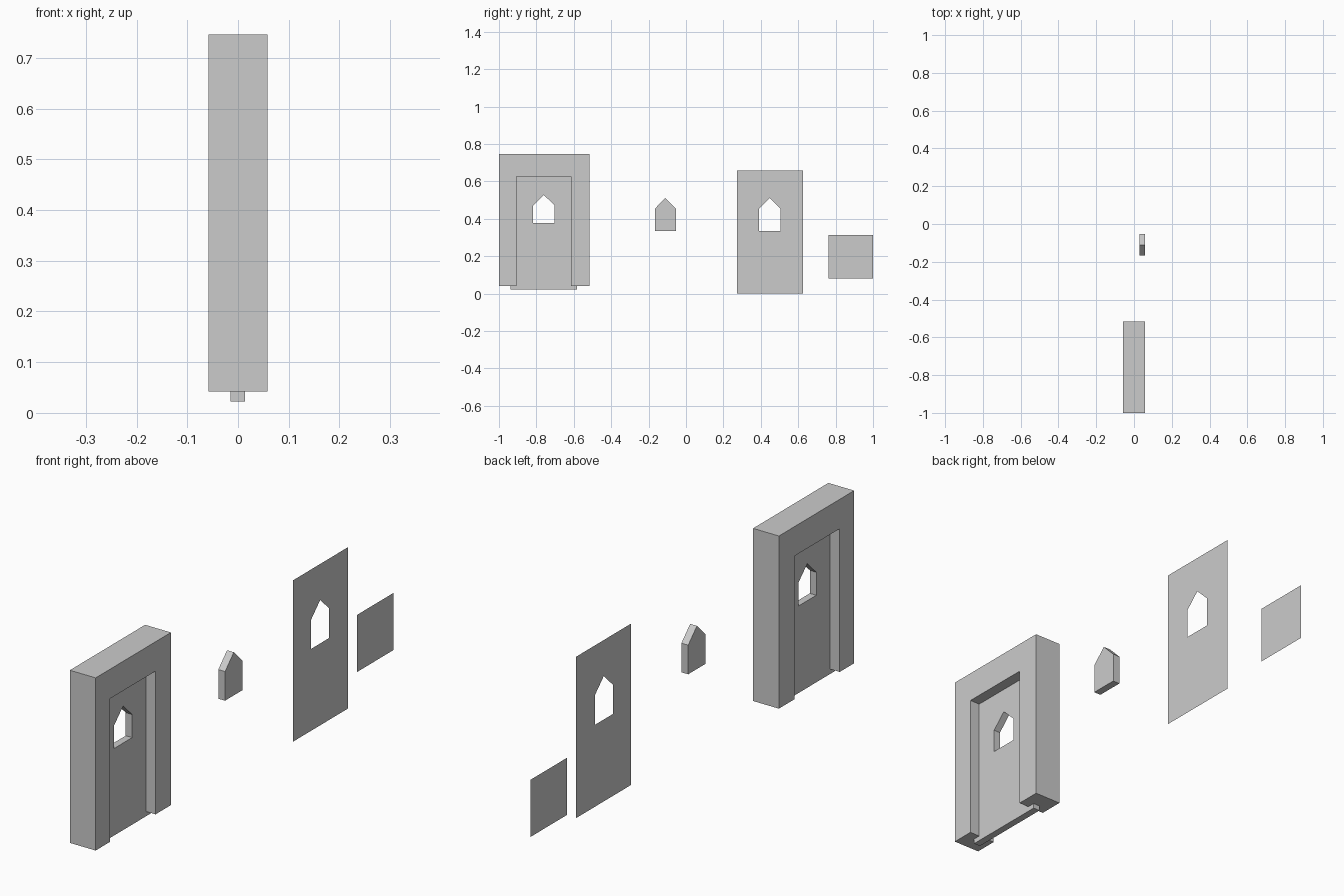
import bpy, bmesh

if "Cube" in bpy.data.objects:
    bpy.data.objects.remove(bpy.data.objects["Cube"])


def slab(name, x0, x1, *loops):
    """Fill (y, z) outlines (first outer, then holes) at x0 and extrude to x1."""
    bm = bmesh.new()
    edges = []
    for pts in loops:
        vs = [bm.verts.new((x0, y, z)) for y, z in pts]
        edges += [bm.edges.new((vs[i - 1], vs[i])) for i in range(len(vs))]
    bmesh.ops.triangle_fill(bm, edges=edges, use_beauty=True, use_dissolve=False, normal=(1, 0, 0))
    if x1 != x0:
        new = bmesh.ops.extrude_face_region(bm, geom=bm.faces[:], use_keep_orig=True)["geom"]
        bmesh.ops.translate(bm, vec=(x1 - x0, 0, 0),
                            verts=[g for g in new if isinstance(g, bmesh.types.BMVert)])
        bmesh.ops.recalc_face_normals(bm, faces=bm.faces[:])
    mesh = bpy.data.meshes.new(name)
    bm.to_mesh(mesh)
    bm.free()
    ob = bpy.data.objects.new(name, mesh)
    bpy.context.collection.objects.link(ob)
    return ob


def rect(y0, y1, z0, z1):
    return [(y0, z0), (y1, z0), (y1, z1), (y0, z1)]


def house(y0, y1, z0, shoulder, peak):
    return [(y0, z0), (y1, z0), (y1, shoulder), ((y0 + y1) / 2, peak), (y0, shoulder)]


# Thick door frame, open at the bottom
slab("door_frame", -0.0585, 0.058,
     [(-1, 0.042), (-0.907, 0.042), (-0.907, 0.626), (-0.614, 0.626),
      (-0.614, 0.042), (-0.515, 0.042), (-0.515, 0.746), (-1, 0.746)])

# Door leaf set into the frame, with a pointed window
slab("door_leaf", -0.015, 0.014, rect(-0.938, -0.582, 0.022, 0.68),
     house(-0.818, -0.702, 0.377, 0.471, 0.528))

# Loose window block
slab("window_block", 0.028, 0.0585, house(-0.167, -0.054, 0.335, 0.454, 0.511))

# Thin door sheet with matching opening
slab("door_sheet", 0.058, 0.058, rect(0.272, 0.626, 0, 0.658),
     house(0.389, 0.505, 0.334, 0.454, 0.511))

# Small plain sheet
slab("small_sheet", 0.002, 0.002, rect(0.763, 1.0, 0.081, 0.314))
